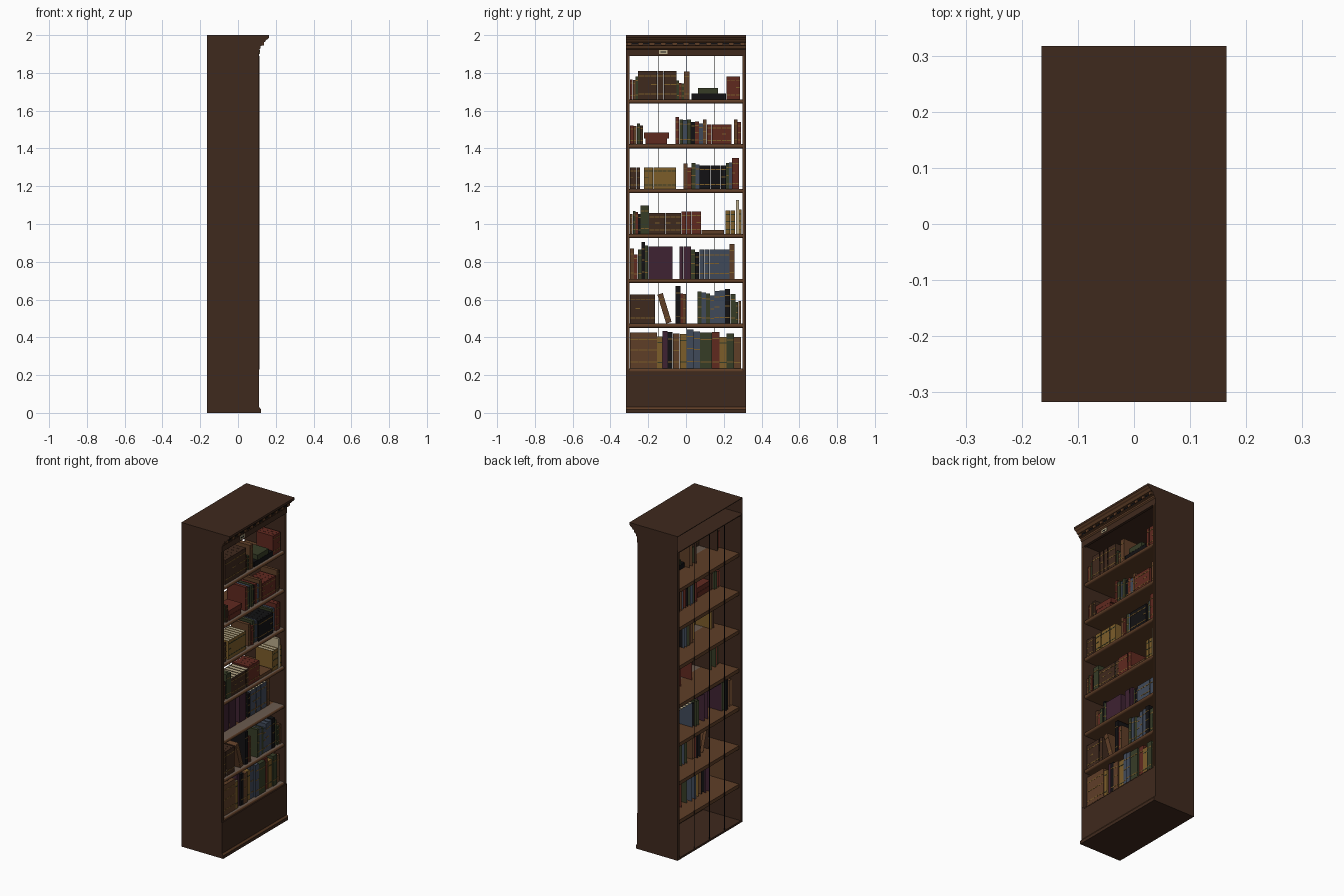
import bpy, bmesh, math, random
from mathutils import Matrix, Vector

random.seed(4)
cube = bpy.data.objects.get("Cube")
if cube:
    bpy.data.objects.remove(cube)

# Colours, keyed by one letter
PALETTE = {
    "w": ("dark_wood", "3f291d"), "s": ("shelf_wood", "5f3e27"),
    "d": ("worn_wood", "6a5a4e"), "r": ("red_leather", "60291f"),
    "g": ("green_cloth", "363c26"), "b": ("blue_cloth", "404a5a"),
    "p": ("purple_cloth", "3e2232"), "o": ("ochre_gilt", "7c5d2a"),
    "k": ("black_leather", "121113"), "c": ("cream_paper", "bcae8c"),
}
KEYS = list(PALETTE)


def linear(text):
    vals = [int(text[i:i + 2], 16) / 255 for i in (0, 2, 4)]
    return [((v + 0.055) / 1.055) ** 2.4 if v > 0.04 else v / 12.92 for v in vals] + [1]


MATS = []
for label, code in PALETTE.values():
    m = bpy.data.materials.new(label)
    m.use_nodes = True
    bsdf = next(n for n in m.node_tree.nodes if n.type == "BSDF_PRINCIPLED")
    bsdf.inputs["Base Color"].default_value = m.diffuse_color = linear(code)
    bsdf.inputs["Roughness"].default_value = 0.8
    MATS.append(m)


def finish(bm, name):
    mesh = bpy.data.meshes.new(name)
    bm.to_mesh(mesh)
    bm.free()
    for m in MATS:
        mesh.materials.append(m)
    ob = bpy.data.objects.new(name, mesh)
    bpy.context.collection.objects.link(ob)
    return ob


def add_box(bm, lo, hi, key):
    lo, hi = Vector(lo), Vector(hi)
    mat = Matrix.Translation((lo + hi) / 2) @ Matrix.Diagonal((*(hi - lo), 1))
    verts = bmesh.ops.create_cube(bm, size=1, matrix=mat)["verts"]
    faces = list({f for v in verts for f in v.link_faces})
    for f in faces:
        f.material_index = KEYS.index(key)
        f.normal_update()
    return faces


def box(name, lo, hi, key="w"):
    bm = bmesh.new()
    add_box(bm, lo, hi, key)
    return finish(bm, name)


def moulding(name, profile, half, keys):
    """Extrude an x-z profile along y, with one colour letter per profile edge."""
    bm = bmesh.new()
    ends = [[bm.verts.new((x, y, z)) for x, z in profile] for y in (-half, half)]
    for e in ends:
        bm.faces.new(e)
    n = len(profile)
    for i, key in enumerate(keys):
        j = (i + 1) % n
        f = bm.faces.new((ends[0][i], ends[0][j], ends[1][j], ends[1][i]))
        f.material_index = KEYS.index(key)
    bmesh.ops.recalc_face_normals(bm, faces=bm.faces)
    return finish(bm, name)


# Carcass
BACK, FRONT, HALF, INNER = -0.165, 0.11, 0.317, 0.299
for side, s in (("right", -1), ("left", 1)):
    box(side + "_side_panel", (BACK, min(s * HALF, s * INNER), 0),
        (FRONT, max(s * HALF, s * INNER), 1.9))
    box(side + "_front_trim", (FRONT, s * 0.303 - 0.004, 0.23),
        (FRONT + 0.003, s * 0.303 + 0.004, 1.89), "s")
    # Thin cap closing the end of the hollow cornice
    bm = bmesh.new()
    corners = [(BACK, 1.9), (0.1, 1.9), (0.1, 2), (BACK, 2)][::-s]
    bm.faces.new([bm.verts.new((x, s * HALF, z)) for x, z in corners])
    finish(bm, side + "_cornice_cap")
box("top_board", (BACK, -HALF, 1.996), (0.16, HALF, 2))
box("ceiling", (BACK, -INNER, 1.895), (0.1, INNER, 1.9))
box("bottom_board", (BACK, -INNER, 0), (FRONT, INNER, 0.012))
box("kick_panel", (0.092, -HALF, 0), (FRONT + 0.002, HALF, 0.22))
moulding("skirting", [(0.1, 0), (0.121, 0), (0.121, 0.019), (0.113, 0.03), (0.1, 0.03)],
         HALF, "wwsww")
for i in (-1, 0, 1):
    y = i * 0.148 + 0.004
    box("back_joint", (BACK, y - 0.0012, 0.01), (BACK + 0.004, y + 0.0012, 1.9), "k")

# Cornice with a row of dentils and a label holder
moulding("cornice", [(0.095, 1.89), (0.112, 1.89), (0.113, 1.925), (0.12, 1.932), (0.12, 1.942),
                     (0.13, 1.945), (0.13, 1.961), (0.142, 1.963), (0.15, 1.975),
                     (0.158, 1.979), (0.165, 1.987), (0.165, 2), (0.095, 2)],
         HALF, "wwsssssssswww")
box("dentil_recess", (0.128, -0.312, 1.949), (0.132, 0.312, 1.959), "k")
bm = bmesh.new()
for i in range(11):
    y = (i - 5) * 0.06
    add_box(bm, (0.13, y - 0.012, 1.946), (0.138, y + 0.012, 1.962), "s")
finish(bm, "dentils")
box("label_holder", (0.112, -0.142, 1.9), (0.116, -0.098, 1.922), "c")
box("label_slot", (0.116, -0.134, 1.907), (0.117, -0.106, 1.914), "k")

# Shelves with a rounded nose and a worn front strip
SHELF = [0.235 + 0.2375 * i for i in range(7)]
for z in SHELF:
    mid, r = z - 0.011, 0.011
    nose = [(0.096 + r * math.cos(a), mid + r * math.sin(a))
            for a in (math.pi * (k / 6 - 0.5) for k in range(7))]
    ob = moulding("shelf", [(BACK + 0.012, z - 0.022)] + nose + [(0.036, z), (BACK + 0.012, z)],
                  INNER, "ssssssddss")
    bpy.context.view_layer.objects.active = ob
    ob.select_set(True)
    bpy.ops.object.shade_smooth_by_angle(angle=0.7)
    ob.select_set(False)


def add_book(bm, front, y, z, width, height, key, ends=(True, True), turn=None):
    """Book shell open at the hidden back; an upper-case key gives a pale page top."""
    first = set(bm.verts)
    cover = key.lower()
    depth = min(0.15, 0.06 + height * 0.45)
    faces = add_box(bm, (front - depth, y, z), (front, y + width, z + height), cover)
    hidden = []
    for f in faces:
        n = f.normal
        if n.x < -0.5 or n.z < -0.5 or (n.y < -0.5 and not ends[0]) or (n.y > 0.5 and not ends[1]):
            hidden.append(f)
        elif n.z > 0.5 and key.isupper():
            bmesh.ops.inset_individual(bm, faces=[f], thickness=0.002, depth=-0.002)
            f.material_index = KEYS.index("c")
    bmesh.ops.delete(bm, geom=hidden, context="FACES")
    if cover not in "pc":
        for t in (0.17, 0.5, 0.8):
            if t != 0.5 or random.random() < 0.4:
                h = z + t * height
                add_box(bm, (front - 0.001, y + 0.001, h),
                        (front + 0.001, y + width - 0.001, h + 0.005),
                        "g" if cover == "o" else "o")
    if turn:
        bmesh.ops.rotate(bm, verts=[v for v in bm.verts if v not in first],
                         cent=(0, y, z), matrix=Matrix.Rotation(turn, 3, "X"))


def row(level, runs, flat=(), lean=None, front=0.09):
    """Runs are (start, end, height, one letter per book); flat books lie on their side."""
    bm = bmesh.new()
    z = SHELF[level]
    for start, end, height, keys in runs:
        step = (end - start) / len(keys)
        mixed = len(set(keys)) > 1
        for i, key in enumerate(keys):
            h = height * (random.uniform(0.86, 1.08) if mixed else 1)
            x = front - (random.uniform(0, 0.012) if mixed else 0)
            ends = (mixed or i == 0, mixed or i == len(keys) - 1)
            add_book(bm, x, start + i * step + 0.0004, z, step - 0.0008, h, key, ends)
    for start, end, lift, thick, key in flat:
        add_box(bm, (front - 0.1, start, z + lift), (front, end, z + lift + thick), key)
    if lean:
        y, width, height, key = lean
        add_book(bm, front, y, z, width, height, key, turn=math.radians(17))
    finish(bm, "books_on_shelf_" + str(level + 1))


row(0, [(-0.298, -0.153, 0.19, "sss"), (-0.153, -0.07, 0.188, "Opk"), (-0.07, 0.04, 0.2, "sob"),
        (0.04, 0.075, 0.195, "b"), (0.075, 0.138, 0.19, "g"), (0.138, 0.292, 0.19, "rogs")])
row(1, [(-0.296, -0.164, 0.155, "wwwww"), (-0.055, -0.03, 0.2, "k"), (-0.03, 0, 0.165, "rs"),
        (0.06, 0.15, 0.165, "gbgb"), (0.15, 0.262, 0.172, "bbkg"), (0.262, 0.292, 0.125, "gs")],
    lean=(-0.105, 0.03, 0.16, "s"))
row(2, [(-0.296, -0.235, 0.15, "srg"), (-0.235, -0.2, 0.195, "kg"), (-0.2, -0.07, 0.17, "pppp"),
        (-0.035, 0.026, 0.17, "ppp"), (0.026, 0.07, 0.165, "gk"), (0.07, 0.23, 0.155, "BBBBBB"),
        (0.23, 0.256, 0.185, "s")], front=0.035)
row(3, [(-0.296, -0.24, 0.12, "sgrk"), (-0.24, -0.195, 0.15, "gg"),
        (-0.195, -0.025, 0.11, "WWWWWW"), (-0.025, 0.08, 0.118, "rrrr"),
        (0.208, 0.26, 0.125, "OO"), (0.264, 0.28, 0.18, "c"), (0.28, 0.294, 0.13, "o")],
    flat=[(0.082, 0.2, 0, 0.02, "s")])
row(4, [(-0.296, -0.243, 0.115, "www"), (-0.222, -0.052, 0.115, "OOOOOOO"),
        (-0.014, 0.072, 0.13, "srgb"), (0.072, 0.212, 0.125, "kkkkk"),
        (0.212, 0.243, 0.13, "gb"), (0.243, 0.28, 0.165, "rr")])
row(5, [(-0.296, -0.226, 0.11, "rsgw"), (-0.057, -0.036, 0.145, "r"),
        (-0.036, 0.11, 0.125, "gbgkrbs"), (0.11, 0.24, 0.105, "rrrrr"), (0.255, 0.292, 0.125, "sr")],
    flat=[(-0.215, -0.1, 0, 0.03, "r"), (-0.222, -0.09, 0.031, 0.03, "r")])
row(6, [(-0.296, -0.254, 0.115, "rsg"), (-0.254, -0.05, 0.15, "wwwwww"),
        (-0.05, -0.01, 0.095, "grg"), (-0.01, 0.02, 0.148, "s"), (0.214, 0.286, 0.12, "rrr")],
    flat=[(0.028, 0.212, 0, 0.03, "k"), (0.063, 0.17, 0.031, 0.03, "g")])
